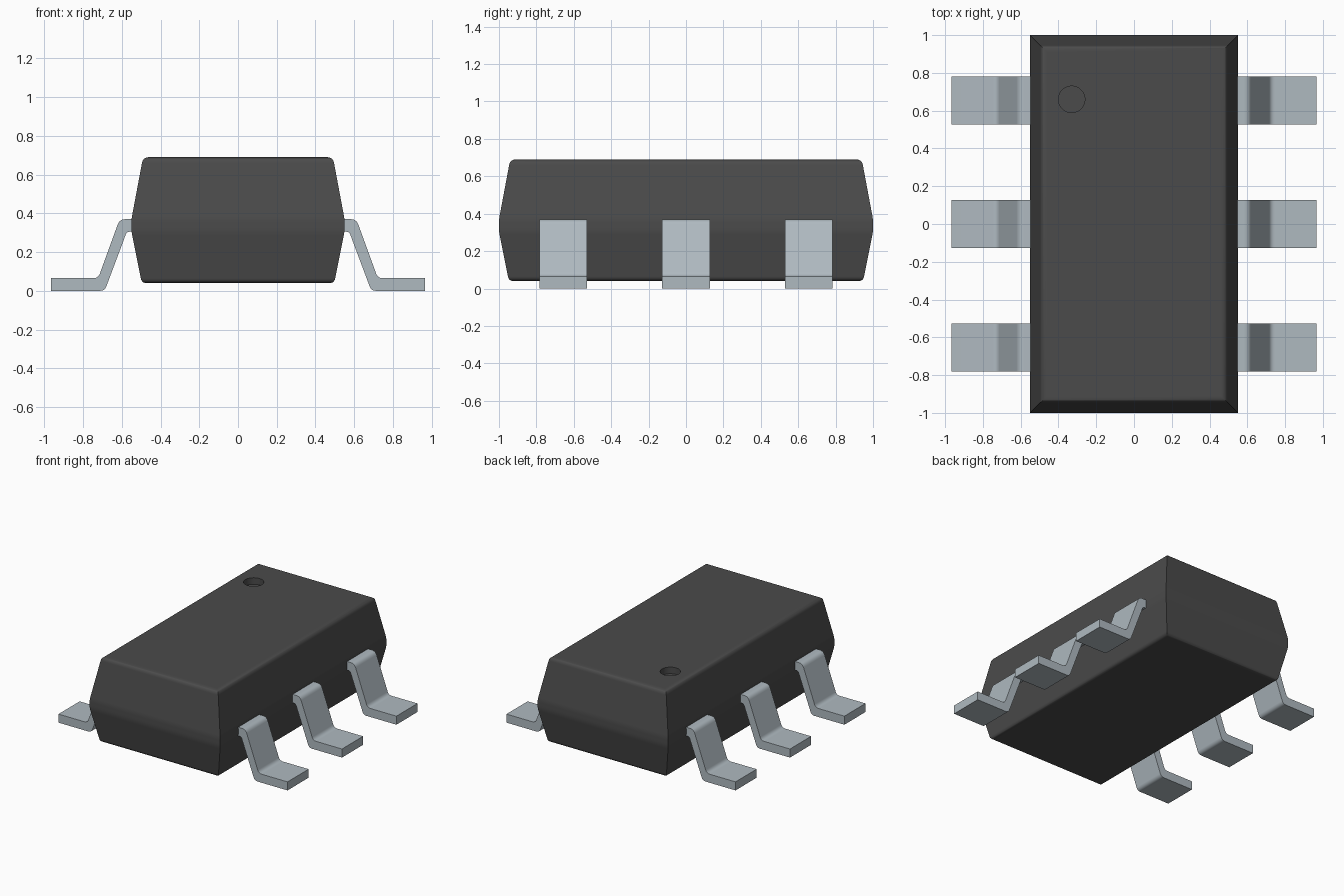
import bpy, bmesh, math

cube = bpy.data.objects.get("Cube")
if cube:
    bpy.data.objects.remove(cube, do_unlink=True)


def material(name, colour):
    m = bpy.data.materials.new(name)
    m.use_nodes = True
    m.diffuse_color = (*colour, 1)
    m.node_tree.nodes["Principled BSDF"].inputs["Base Color"].default_value = (*colour, 1)
    return m


dark = material("dark moulded plastic", (0.07, 0.07, 0.07))
metal = material("tinned metal", (0.43, 0.49, 0.53))


def make_object(name, bm, mat):
    bmesh.ops.recalc_face_normals(bm, faces=bm.faces)
    mesh = bpy.data.meshes.new(name)
    bm.to_mesh(mesh)
    bm.free()
    mesh.materials.append(mat)
    ob = bpy.data.objects.new(name, mesh)
    bpy.context.collection.objects.link(ob)
    return ob


def activate(ob):
    bpy.ops.object.select_all(action='DESELECT')
    ob.select_set(True)
    bpy.context.view_layer.objects.active = ob


def smooth(ob):
    activate(ob)
    bpy.ops.object.shade_smooth_by_angle(angle=math.radians(32))
    mod = ob.modifiers.new("weighted normals", 'WEIGHTED_NORMAL')
    mod.keep_sharp = True


def rounded(points, radii, steps=5):
    """Replace each corner that has a radius by a smooth curve."""
    out = []
    for i, (p, r) in enumerate(zip(points, radii)):
        if not r:
            out.append(p)
            continue
        ends = []
        for q in (points[i - 1], points[(i + 1) % len(points)]):
            d = math.dist(p, q)
            ends.append([p[k] + (q[k] - p[k]) * r / d for k in (0, 1)])
        for s in range(steps + 1):
            t = s / steps
            out.append([(1 - t) ** 2 * ends[0][k] + 2 * t * (1 - t) * p[k]
                        + t * t * ends[1][k] for k in (0, 1)])
    return out


# Body: rectangular rings following an (inset, height) profile
HALF_X, HALF_Y = 0.55, 1.0
profile = rounded([(0.3, 0.04), (0.053, 0.04), (0, 0.305), (0, 0.37), (0.06, 0.69), (0.3, 0.69)],
                  [0, 0.025, 0.02, 0.02, 0.03, 0])[1:-1]
bm = bmesh.new()
rings = []
for inset, z in profile:
    x, y = HALF_X - inset, HALF_Y - inset
    rings.append([bm.verts.new((sx * x, sy * y, z))
                  for sx, sy in ((-1, -1), (1, -1), (1, 1), (-1, 1))])
for a, b in zip(rings, rings[1:]):
    for i in range(4):
        j = (i + 1) % 4
        bm.faces.new((a[i], a[j], b[j], b[i]))
bm.faces.new(rings[0])
bm.faces.new(rings[-1])
body = make_object("body", bm, dark)

# Round dimple marking the first lead
bm = bmesh.new()
bmesh.ops.create_cone(bm, cap_ends=True, segments=40, radius1=0.07, radius2=0.07, depth=0.1)
bmesh.ops.translate(bm, verts=bm.verts, vec=(-0.33, 0.66, 0.69))
cutter = make_object("dimple_cutter", bm, dark)
cutter.hide_render = True
cut = body.modifiers.new("dimple", 'BOOLEAN')
cut.operation = 'DIFFERENCE'
cut.solver = 'EXACT'
cut.object = cutter
activate(body)
bpy.ops.object.modifier_apply(modifier=cut.name)
bpy.data.objects.remove(cutter, do_unlink=True)
smooth(body)

# Leads: gull-wing side profile extruded along y, three on each side
lead_outline = rounded(
    [(0.5, 0.37), (0.611, 0.37), (0.722, 0.065), (0.965, 0.065),
     (0.965, 0), (0.688, 0), (0.574, 0.305), (0.5, 0.305)],
    [0, 0.03, 0.025, 0, 0, 0.025, 0.015, 0])
LEAD_HALF = 0.127
for side, label in ((1, "left"), (-1, "right")):
    for n, y in enumerate((-0.655, 0, 0.655), 1):
        bm = bmesh.new()
        face = bm.faces.new([bm.verts.new((side * x, y - LEAD_HALF, z)) for x, z in lead_outline])
        ext = bmesh.ops.extrude_face_region(bm, geom=[face])
        moved = [v for v in ext["geom"] if isinstance(v, bmesh.types.BMVert)]
        bmesh.ops.translate(bm, verts=moved, vec=(0, 2 * LEAD_HALF, 0))
        smooth(make_object(f"lead_{label}_{n}", bm, metal))
